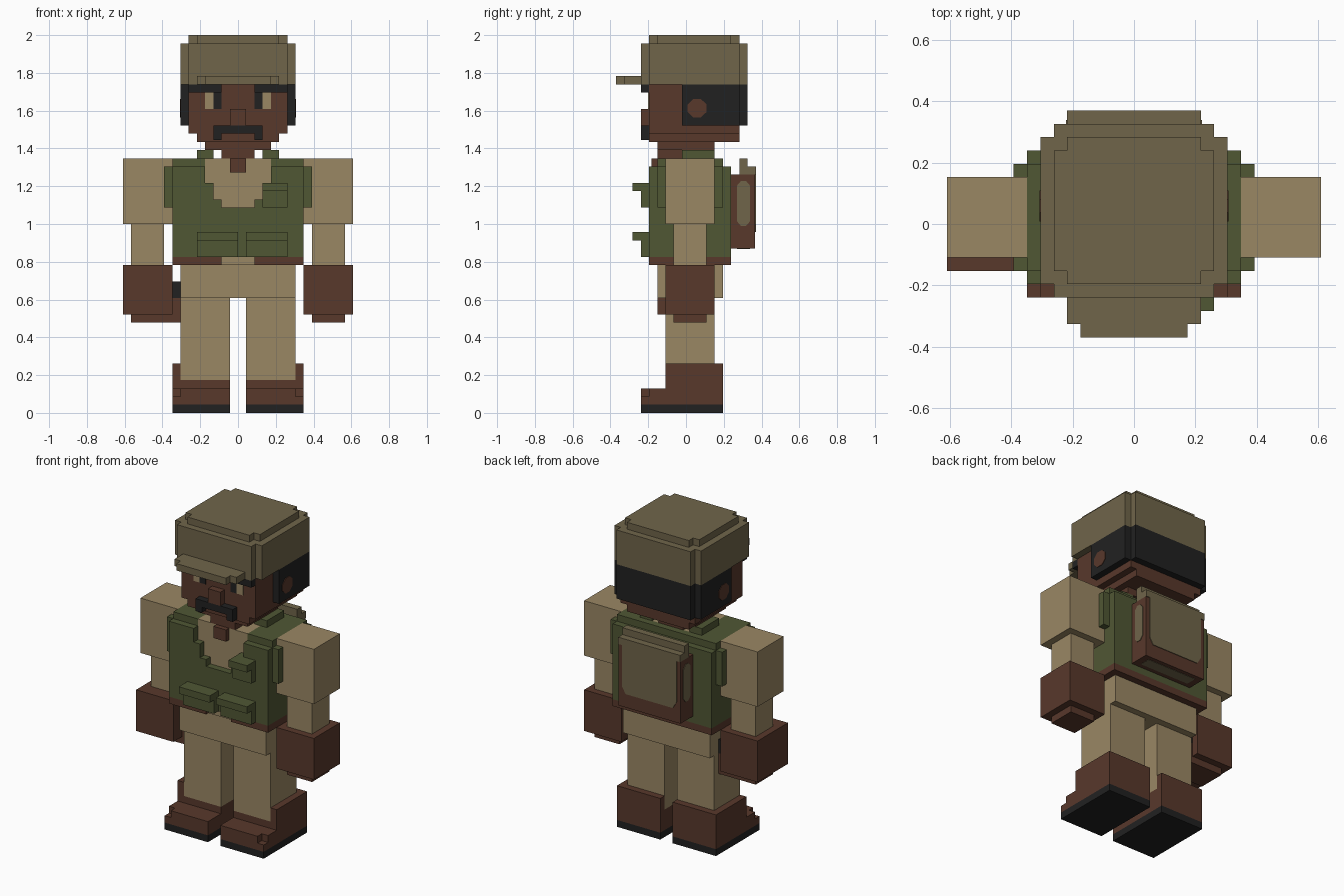
import bpy, bmesh, math
from mathutils import Vector

if "Cube" in bpy.data.objects:
    bpy.data.objects.remove(bpy.data.objects["Cube"])

U = 2 / 46  # size of one block


def material(name, rgb):
    m = bpy.data.materials.new(name)
    lin = [(c / 255 / 12.92) if c < 11 else ((c / 255 + 0.055) / 1.055) ** 2.4 for c in rgb]
    m.diffuse_color = (*lin, 1)
    m.use_nodes = True
    m.node_tree.nodes["Principled BSDF"].inputs["Base Color"].default_value = m.diffuse_color
    return m


TAN = material("tan_cloth", (154, 135, 100))
KHAKI = material("khaki_canvas", (112, 101, 74))
GREEN = material("vest_green", (80, 87, 52))
BROWN = material("warm_brown", (88, 56, 43))
BLACK = material("near_black", (33, 33, 33))


def finish(name, mat, bm):
    bmesh.ops.recalc_face_normals(bm, faces=bm.faces)
    me = bpy.data.meshes.new(name)
    bm.to_mesh(me)
    bm.free()
    me.materials.append(mat)
    ob = bpy.data.objects.new(name, me)
    bpy.context.collection.objects.link(ob)
    return ob


def blocks(name, mat, *boxes, mirror=False):
    """Boxes as (x0, x1, y0, y1, z0, z1) in block units, optionally mirrored in x."""
    bm = bmesh.new()
    for x0, x1, y0, y1, z0, z1 in boxes:
        spans = [(x0, x1)] + ([(-x1, -x0)] if mirror else [])
        for a, b in spans:
            r = bmesh.ops.create_cube(bm, size=1)
            for v in r["verts"]:
                v.co = Vector(((a + b) / 2 + v.co.x * (b - a),
                               (y0 + y1) / 2 + v.co.y * (y1 - y0),
                               (z0 + z1) / 2 + v.co.z * (z1 - z0))) * U
    return finish(name, mat, bm)


def prism(name, mat, pts, axis, lo, hi, mirror=False):
    """Extrude a profile along x (points are y, z) or y (points are x, z)."""
    bm = bmesh.new()
    for s in ((1, -1) if mirror else (1,)):
        def put(p, d):
            return Vector((s * d, p[0], p[1]) if axis == "x" else (p[0], d, p[1])) * U
        f = bm.faces.new([bm.verts.new(put(p, lo)) for p in pts])
        r = bmesh.ops.extrude_face_region(bm, geom=[f])
        shift = put((0, 0), hi) - put((0, 0), lo)
        bmesh.ops.translate(bm, vec=shift, verts=[g for g in r["geom"] if isinstance(g, bmesh.types.BMVert)])
    return finish(name, mat, bm)


def oval(cy, cz, ry, rz, straight=0, n=8):
    """Rounded outline, stretched vertically by a straight section."""
    pts = []
    for i in range(n):
        a = math.tau * (i + 0.5) / n
        pts.append((cy + ry * math.cos(a),
                    cz + rz * math.sin(a) + math.copysign(straight, math.sin(a))))
    return pts


# Boots
blocks("boot_soles", BLACK, (1, 8, -5.5, 4.5, 0, 1), mirror=True)
blocks("boots", BROWN,
       (1, 8, -5.5, 4.5, 1, 2), (1, 7, -5.5, 4.5, 2, 3), (7, 8, -4.5, 4.5, 2, 3),
       (1, 8, -2.5, 4.5, 3, 4), (7, 8, -2.5, 4.5, 4, 6), (1, 7, 3.5, 4.5, 4, 6), mirror=True)

# Trousers
blocks("trouser_legs", TAN, (1, 7, -2.5, 3.5, 4, 14), mirror=True)
blocks("hips", TAN, (-7, 7, -3.5, 4.5, 14, 18.5))

# Belt band with a gap at the front
blocks("belt", BROWN, (-8, 8, -3.5, 5.5, 18, 19), (-8, -2, -4.5, -3.5, 18, 19), (2, 8, -4.5, -3.5, 18, 19))
blocks("belt_front_gap", TAN, (-2, 2, -4.0, -3.5, 18, 19))

# Shirt and vest
blocks("shirt", TAN, (-4, 4, -3.5, 3.5, 19, 31))
v_half = [(8, 30), (4, 30), (4, 28), (3, 28), (3, 26), (2, 26), (2, 25)]
prism("vest_front", GREEN,
      [(-8, 19)] + [(-x, z) for x, z in v_half] + v_half[::-1] + [(8, 19)], "y", -4.5, -3.5)
blocks("vest_sides", GREEN, (4, 8, -3.5, 3.5, 19, 31), (7, 9, -3.5, 4.5, 25, 30), mirror=True)
blocks("vest_back", GREEN, (-8, 8, 3.5, 5.5, 19, 30), (-8, 8, 3.5, 4.5, 30, 31))
blocks("collar", GREEN, (3, 5, -0.5, 3.5, 31, 32), mirror=True)
pockets = []
for x0, x1, z0, z1 in ((-5, 0, 19, 22), (1, 6, 19, 22), (3, 6, 25, 28)):
    pockets += [(x0, x1, -5.5, -4.5, z0, z1), (x0, x1, -6.5, -5.5, z1 - 1, z1)]
blocks("vest_pockets", GREEN, *pockets)

# Arms and hands
blocks("sleeves", TAN, (8, 14, -2.5, 3.5, 23, 31), (9, 13, -1.5, 2.5, 18, 23), mirror=True)
blocks("hands", BROWN, (8, 14, -2.5, 3.5, 12, 18), (9, 13, -1.5, 2.5, 11, 12), mirror=True)
blocks("left_knuckles", BROWN, (-14, -8, -3.5, -2.5, 12, 18))
blocks("holster", BROWN, (-9, -7, -1.5, 2.5, 11, 14))
blocks("holster_grip", BLACK, (-8, -7, -1.5, 2.5, 14, 16))

# Backpack
blocks("backpack", BROWN, (-5, 5, 5.5, 8.4, 20, 29))
blocks("backpack_flap", KHAKI, (-5, 5, 6.5, 8.5, 29, 30), (-5, 5, 6.5, 7.5, 30, 31))
prism("backpack_panel", KHAKI,
      [(-4.4, 29), (-4.4, 23), (-3.8, 22), (3.8, 22), (4.4, 23), (4.4, 29)], "y", 8.4, 8.5)
prism("backpack_side_patch", KHAKI, oval(7, 25.5, 0.85, 1, 1.8), "x", 5, 5.08, mirror=True)
blocks("backpack_base", KHAKI, (-4, 4, 6.2, 7.8, 19.95, 20.05))

# Neck and head
blocks("neck", BROWN, (-2, 2, -3.5, 3.5, 31, 32), (-4, 4, -3.5, 3.5, 32, 33), (-1, 1, -4.2, -3.5, 29.3, 31))
blocks("head", BROWN, (-6, 6, -4.5, 6.5, 34, 40), (-5, 5, -4.5, 6.5, 33, 34))
blocks("nose", BROWN, (-1, 1, -5.5, -4.5, 35, 37))
blocks("hair", BLACK, (-7, 7, -0.5, 6.5, 35, 40), (-6, 6, 6.5, 7.5, 35, 40))
prism("ears", BROWN, oval(1.35, 37.1, 1.25, 1.2), "x", 7, 7.08, mirror=True)
blocks("eyebrows", BLACK, (2, 6, -5.5, -4.5, 39, 40), mirror=True)
blocks("eye_whites", TAN, (3, 4, -4.6, -4.5, 37, 39), mirror=True)
blocks("pupils", BLACK, (2, 3, -4.6, -4.5, 37, 39), mirror=True)
blocks("moustache", BLACK, (-3, 3, -5.5, -4.5, 34, 35), (-3, -2, -5.5, -4.5, 33.2, 34), (2, 3, -5.5, -4.5, 33.2, 34))

# Cap
blocks("cap", KHAKI,
       (-7, 7, -4.5, 6.5, 40, 45), (-6, 6, -5.5, -4.5, 40, 45), (-6, 6, 6.5, 7.5, 40, 45),
       (-6, 6, -3.5, 5.5, 45, 46), (-5, 5, -4.5, -3.5, 45, 46), (-5, 5, 5.5, 6.5, 45, 46))
blocks("cap_visor", KHAKI, (-5, 5, -7.5, -5.5, 40, 41), (-4, 4, -8.5, -7.5, 40, 41))
